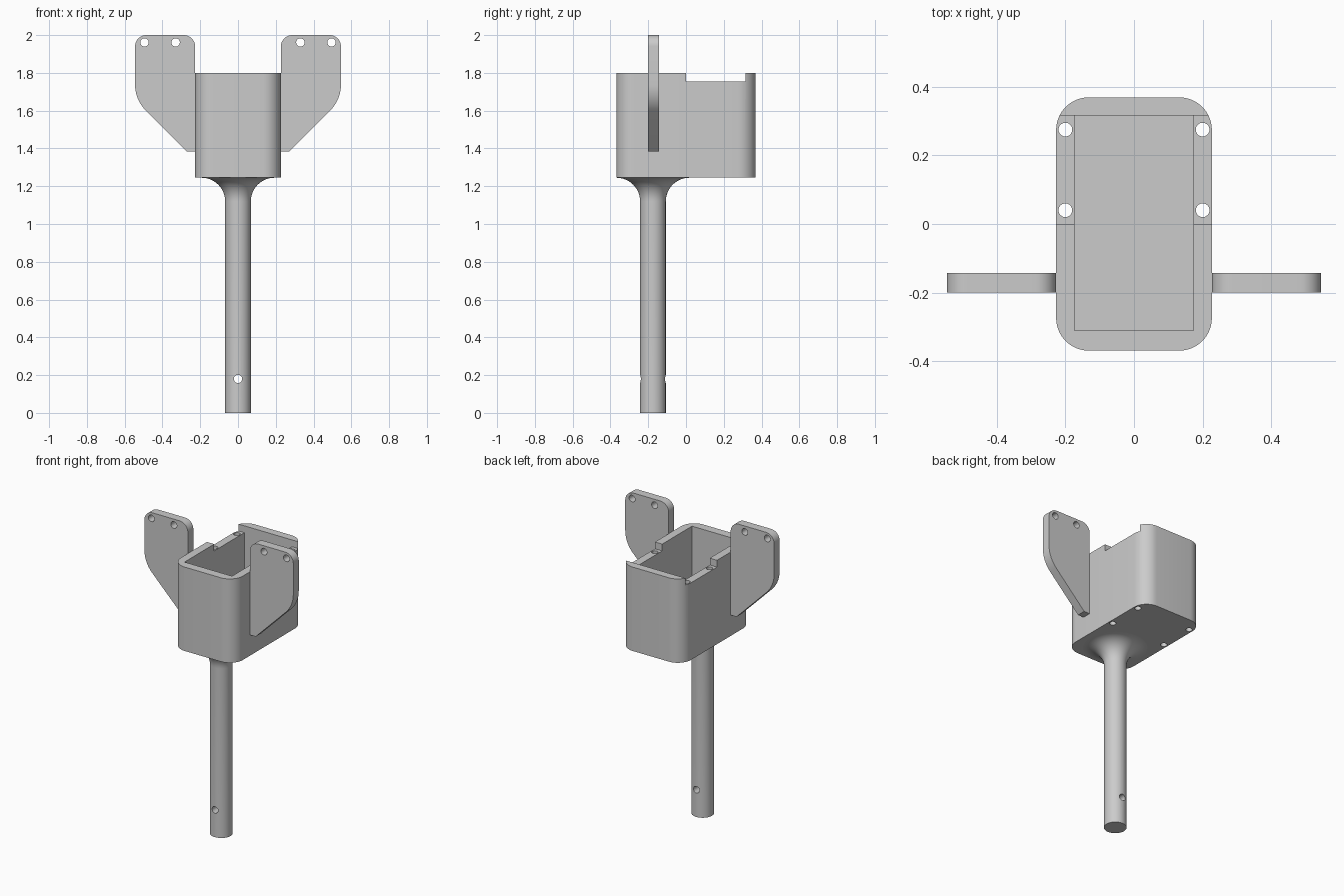
import bpy, bmesh, math
from mathutils import Vector, Matrix

cube = bpy.data.objects.get("Cube")
if cube:
    bpy.data.objects.remove(cube, do_unlink=True)

grey = bpy.data.materials.new("light grey")
grey.use_nodes = True
grey.diffuse_color = (0.6, 0.6, 0.6, 1)
grey.node_tree.nodes["Principled BSDF"].inputs["Base Color"].default_value = (0.6, 0.6, 0.6, 1)


def finish(name, bm):
    bmesh.ops.recalc_face_normals(bm, faces=bm.faces[:])
    mesh = bpy.data.meshes.new(name)
    bm.to_mesh(mesh)
    bm.free()
    mesh.materials.append(grey)
    obj = bpy.data.objects.new(name, mesh)
    bpy.context.collection.objects.link(obj)
    return obj


def rounded(corners, steps=10):
    """Outline from (x, y, radius) corners."""
    pts = []
    for i, (x, y, r) in enumerate(corners):
        p = Vector((x, y))
        if not r:
            pts.append(p)
            continue
        a = (Vector(corners[i - 1][:2]) - p).normalized()
        b = (Vector(corners[(i + 1) % len(corners)][:2]) - p).normalized()
        half = a.angle(b) / 2
        centre = p + (a + b).normalized() * r / math.sin(half)
        start = p + a * r / math.tan(half) - centre
        end = p + b * r / math.tan(half) - centre
        t0 = math.atan2(start.y, start.x)
        turn = math.remainder(math.atan2(end.y, end.x) - t0, math.tau)
        for k in range(steps + 1):
            t = t0 + turn * k / steps
            pts.append(centre + Vector((math.cos(t), math.sin(t))) * r)
    return pts


def prism(name, outline, low, high, upright=False):
    """Extrude an outline along z, or along y when upright."""
    bm = bmesh.new()
    place = (lambda p, d: (p.x, d, p.y)) if upright else (lambda p, d: (p.x, p.y, d))
    face = bm.faces.new([bm.verts.new(place(p, low)) for p in outline])
    moved = bmesh.ops.extrude_face_region(bm, geom=[face])["geom"]
    shift = (0, high - low, 0) if upright else (0, 0, high - low)
    bmesh.ops.translate(bm, vec=shift, verts=[v for v in moved if isinstance(v, bmesh.types.BMVert)])
    return finish(name, bm)


def rectangle(x, y0, y1, r=0):
    return rounded([(-x, y0, r), (x, y0, r), (x, y1, r), (-x, y1, r)])


def circle(x, y, r, n=32):
    return [Vector((x + r * math.cos(math.tau * i / n), y + r * math.sin(math.tau * i / n)))
            for i in range(n)]


def cut(obj, cutters):
    bpy.context.view_layer.objects.active = obj
    for cutter in cutters:
        cutter.hide_render = True
        mod = obj.modifiers.new("cut", "BOOLEAN")
        mod.operation, mod.solver, mod.object = "DIFFERENCE", "EXACT", cutter
        bpy.ops.object.modifier_apply(modifier=mod.name)
        bpy.data.objects.remove(cutter, do_unlink=True)


def smooth(obj):
    bpy.ops.object.select_all(action="DESELECT")
    obj.select_set(True)
    bpy.context.view_layer.objects.active = obj
    bpy.ops.object.shade_smooth_by_angle(angle=math.radians(30))


# Open box with a cavity, lowered rear rims and four vertical screw holes
BASE, TOP = 1.245, 1.8
box = prism("box", rectangle(0.227, -0.369, 0.369, 0.095), BASE, TOP)
cutters = [prism("cavity", rectangle(0.174, -0.311, 0.316), 1.3, 2),
           prism("rim_notch", rectangle(0.4, 0, 0.316), 1.755, 2)]
for x in (-0.2, 0.2):
    for y in (0.04, 0.275):
        cutters.append(prism("screw_hole", circle(x, y, 0.02), 1.1, 2))
cut(box, cutters)
smooth(box)

# Post with a flared neck, spun from a profile
POST_Y, R, FLARE = -0.175, 0.068, 0.125
profile = [(0, 0), (R, 0)]
for k in range(13):
    t = math.pi / 2 * k / 12
    profile.append((R + FLARE * (1 - math.cos(t)), BASE - FLARE * (1 - math.sin(t))))
profile += [(0.15, BASE + 0.02), (0, BASE + 0.02)]
bm = bmesh.new()
verts = [bm.verts.new((x, 0, z)) for x, z in profile]
edges = [bm.edges.new(pair) for pair in zip(verts, verts[1:])]
bmesh.ops.spin(bm, geom=verts + edges, cent=(0, 0, 0), axis=(0, 0, 1),
               angle=math.tau, steps=48, use_duplicate=False)
bmesh.ops.remove_doubles(bm, verts=bm.verts[:], dist=0.0001)
bmesh.ops.transform(bm, matrix=Matrix.Translation((0, POST_Y, 0)), verts=bm.verts[:])
post = finish("post", bm)
cut(post, [prism("pin_hole", circle(0, 0.18, 0.022), -0.5, 0.2, True)])
smooth(post)

# Side ears, mirrored, each with two holes near the top
for side, name in ((1, "left_ear"), (-1, "right_ear")):
    corners = [(0.227, 1.383, 0), (0.27, 1.383, 0), (0.545, 1.658, 0.19),
               (0.545, 2, 0.06), (0.227, 2, 0.06)]
    ear = prism(name, rounded([(side * x, z, r) for x, z, r in corners]), -0.2, -0.143, True)
    cut(ear, [prism("ear_hole", circle(side * x, 1.961, 0.022), -0.4, 0.1, True)
              for x in (0.33, 0.495)])
    smooth(ear)
